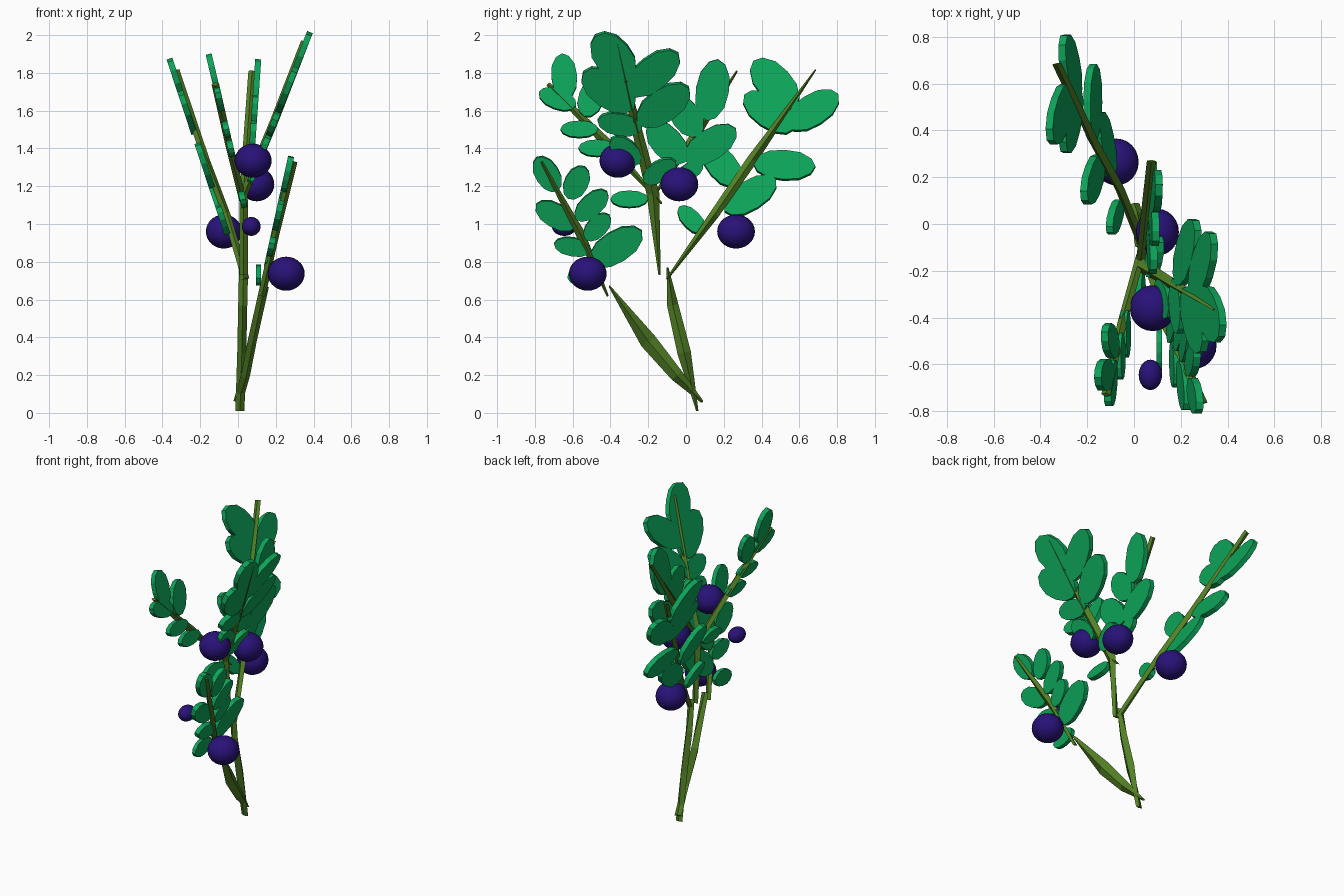
import bpy, bmesh, math
from mathutils import Vector


def material(name, rgb):
    m = bpy.data.materials.new(name)
    m.diffuse_color = (*rgb, 1)
    return m


STEM = material("olive_stem", (0.085, 0.22, 0.018))
LEAF = material("leaf_green", (0.004, 0.37, 0.10))
BERRY = material("berry_purple", (0.022, 0.006, 0.19))


def finish(bm, name, mat):
    bmesh.ops.recalc_face_normals(bm, faces=bm.faces)
    me = bpy.data.meshes.new(name)
    bm.to_mesh(me)
    bm.free()
    me.materials.append(mat)
    ob = bpy.data.objects.new(name, me)
    bpy.context.collection.objects.link(ob)
    return ob


def stem(name, pts, w=0.024):
    """Diamond-section stem: constant width in x, wedge-like ends seen from the side."""
    bm = bmesh.new()
    rings = []
    for i, (x, y, z, t) in enumerate(pts):
        a, b = pts[max(i - 1, 0)], pts[min(i + 1, len(pts) - 1)]
        d = Vector((b[0] - a[0], b[1] - a[1], b[2] - a[2])).normalized()
        n = Vector((0, d.z, -d.y)).normalized()
        s = n.cross(d).normalized()
        c = Vector((x, y, z))
        rings.append([bm.verts.new(c + o) for o in (s * w, n * t, -s * w, -n * t)])
    for r, q in zip(rings, rings[1:]):
        for k in range(4):
            bm.faces.new((r[k], r[(k + 1) % 4], q[(k + 1) % 4], q[k]))
    bm.faces.new(rings[0])
    bm.faces.new(rings[-1])
    finish(bm, name, STEM)


def leaves(name, x0, z0, slope, rows, thick=0.032, sides=12):
    """Flat leaves (y, z, length, width, degrees) in the plane x = x0 + slope * (z - z0)."""
    bm = bmesh.new()
    nrm = Vector((1, 0, -slope)).normalized() * thick / 2
    for y, z, length, width, deg in rows:
        ca, sa = math.cos(math.radians(deg)), math.sin(math.radians(deg))
        front, back = [], []
        for i in range(sides):
            t = 2 * math.pi * i / sides
            u = length / 2 * math.cos(t)
            v = width / 2 * math.sin(t) * (0.97 if i % 2 else 1.0)
            vy, vz = y + u * ca - v * sa, z + u * sa + v * ca
            p = Vector((x0 + slope * (vz - z0), vy, vz))
            front.append(bm.verts.new(p + nrm))
            back.append(bm.verts.new(p - nrm))
        bm.faces.new(front)
        bm.faces.new(back[::-1])
        for i in range(sides):
            j = (i + 1) % sides
            bm.faces.new((front[i], back[i], back[j], front[j]))
    finish(bm, name, LEAF)


# Stems and branches: (x, y, z, half thickness)
stem("main_stem", [(0.01, 0.06, 0.01, 0.006), (0.02, -0.01, 0.32, 0.036),
                   (0.025, -0.07, 0.57, 0.03), (0.03, -0.098, 0.77, 0.005)])
stem("side_stem", [(0.0, 0.085, 0.06, 0.008), (0.04, -0.05, 0.2, 0.035),
                   (0.075, -0.2, 0.38, 0.045), (0.14, -0.405, 0.67, 0.005)])
stem("back_branch", [(0.04, -0.10, 0.71, 0.006), (-0.06, 0.15, 1.05, 0.025),
                     (-0.17, 0.35, 1.34, 0.028), (-0.33, 0.685, 1.815, 0.004)], 0.02)
stem("tall_branch", [(0.03, -0.14, 0.73, 0.006), (0.03, -0.175, 1.16, 0.034),
                     (0.19, -0.27, 1.54, 0.026), (0.355, -0.365, 1.965, 0.006)], 0.022)
stem("centre_branch", [(0.03, -0.15, 1.18, 0.008), (0.05, 0.05, 1.47, 0.025),
                       (0.075, 0.27, 1.81, 0.005)], 0.02)
stem("front_branch", [(0.03, -0.13, 1.11, 0.006), (-0.05, -0.42, 1.43, 0.026),
                      (-0.12, -0.73, 1.74, 0.012)], 0.02)
stem("low_branch", [(0.125, -0.415, 0.62, 0.006), (0.2, -0.56, 0.95, 0.025),
                    (0.295, -0.765, 1.33, 0.006)], 0.02)

# Leaves of each branch
leaves("back_leaves", 0.025, 0.7, -0.33, [
    (0.47, 1.74, 0.33, 0.19, 133), (0.44, 1.59, 0.32, 0.17, 145),
    (0.67, 1.60, 0.32, 0.17, 32), (0.52, 1.31, 0.33, 0.16, -3),
    (0.34, 1.15, 0.32, 0.16, 32), (0.19, 1.31, 0.28, 0.16, 130),
    (0.03, 1.02, 0.19, 0.10, 135)])
leaves("centre_leaves", 0.06, 1.2, 0.07, [
    (0.14, 1.71, 0.33, 0.18, 80), (0.13, 1.42, 0.32, 0.17, 33),
    (-0.10, 1.43, 0.28, 0.17, 133), (0.0, 1.57, 0.25, 0.16, 125),
    (0.02, 1.28, 0.16, 0.09, 30)])
leaves("front_leaves", 0.03, 1.11, -0.235, [
    (-0.645, 1.78, 0.24, 0.14, 95), (-0.68, 1.66, 0.21, 0.11, 160),
    (-0.50, 1.67, 0.22, 0.14, 70), (-0.565, 1.50, 0.20, 0.09, 0),
    (-0.47, 1.40, 0.20, 0.09, 0), (-0.30, 1.13, 0.20, 0.09, 0)])
leaves("tall_leaves", 0.055, 1.2, 0.40, [
    (-0.385, 1.885, 0.30, 0.20, 130), (-0.41, 1.71, 0.33, 0.19, 145),
    (-0.175, 1.80, 0.34, 0.18, 38), (-0.12, 1.63, 0.33, 0.18, 35),
    (-0.35, 1.53, 0.24, 0.12, 170), (-0.32, 1.39, 0.20, 0.12, 140),
    (-0.14, 1.28, 0.20, 0.11, 30)])
leaves("low_leaves", 0.13, 0.67, 0.22, [
    (-0.735, 1.265, 0.21, 0.13, 123), (-0.58, 1.22, 0.19, 0.13, 62),
    (-0.69, 1.045, 0.24, 0.13, 150), (-0.50, 1.10, 0.22, 0.12, 42),
    (-0.47, 0.985, 0.18, 0.11, 45), (-0.60, 0.88, 0.20, 0.10, 170),
    (-0.37, 0.88, 0.32, 0.17, 32)])
leaves("lowest_leaf", 0.108, 0.73, 0.0, [(-0.54, 0.73, 0.18, 0.11, 10)], 0.025)

# Berries: centre and radii
for i, (loc, r) in enumerate([
        ((-0.075, 0.265, 0.96), (0.095, 0.10, 0.09)),
        ((0.10, -0.035, 1.21), (0.092, 0.10, 0.09)),
        ((0.08, -0.36, 1.335), (0.098, 0.098, 0.09)),
        ((0.255, -0.52, 0.737), (0.098, 0.10, 0.09)),
        ((0.07, -0.645, 0.987), (0.05, 0.065, 0.05))]):
    bm = bmesh.new()
    bmesh.ops.create_uvsphere(bm, u_segments=24, v_segments=14, radius=1)
    bmesh.ops.scale(bm, vec=r, verts=bm.verts)
    bmesh.ops.translate(bm, vec=loc, verts=bm.verts)
    for f in bm.faces:
        f.smooth = True
    finish(bm, f"berry_{i + 1}", BERRY)
